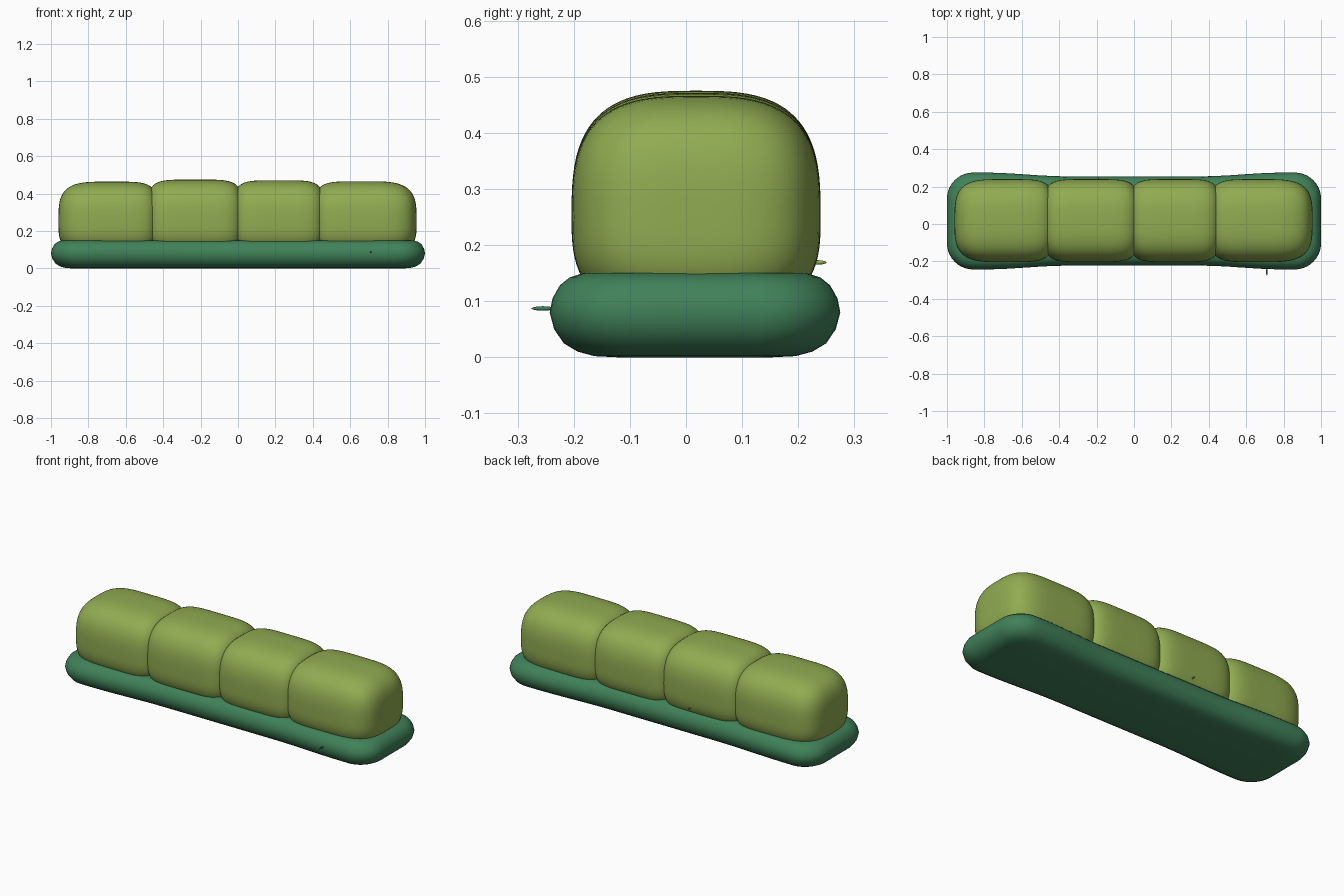
import bpy, bmesh, math
from mathutils import Vector

if "Cube" in bpy.data.objects:
    bpy.data.objects.remove(bpy.data.objects["Cube"])


def material(name, rgb):
    m = bpy.data.materials.new(name)
    m.diffuse_color = (*rgb, 1)
    m.use_nodes = True
    m.node_tree.nodes["Principled BSDF"].inputs["Base Color"].default_value = m.diffuse_color
    return m


LEAF = material("olive green", (0.28, 0.41, 0.083))
BASE = material("deep green", (0.051, 0.22, 0.10))


def finish(bm, name, mat):
    bmesh.ops.recalc_face_normals(bm, faces=bm.faces)
    me = bpy.data.meshes.new(name)
    bm.to_mesh(me)
    bm.free()
    for p in me.polygons:
        p.use_smooth = True
    me.materials.append(mat)
    ob = bpy.data.objects.new(name, me)
    bpy.context.collection.objects.link(ob)
    return ob


def bush(name, x0, x1, top, left_pow, right_pow):
    """Puffy block: superellipsoid, softer on its free end."""
    bm = bmesh.new()
    bmesh.ops.create_cube(bm, size=2)
    bmesh.ops.subdivide_edges(bm, edges=bm.edges[:], cuts=23, use_grid_fill=True)
    cx, hx, cz = (x0 + x1) / 2, (x1 - x0) / 2, 0.25
    for v in bm.verts:
        x, y, z = v.co
        a = left_pow if x < 0 else right_pow
        r = (abs(y) ** 3 + abs(z) ** 3) ** (1 / 3)
        t = (r ** a + abs(x) ** a) ** (-1 / a)
        hz = top - cz if z > 0 else 0.175
        v.co = (cx + x * t * hx, 0.018 + y * t * 0.222, cz + z * t * hz)
    return finish(bm, name, LEAF)


# Four overlapping hedge blocks
bush("hedge_block_1", -0.96, -0.43, 0.464, 3.6, 5)
bush("hedge_block_2", -0.485, 0.025, 0.475, 5, 5)
bush("hedge_block_3", -0.025, 0.462, 0.471, 5, 5)
bush("hedge_block_4", 0.407, 0.955, 0.466, 5, 3.6)


# Base: stacked rounded rectangles, slightly pinched along its middle
def outline(inset):
    hx, hy, rad = 1 - inset, 0.259 - inset, 0.14 - inset * 0.6
    pts = []
    for k, (sx, sy) in enumerate([(1, 1), (-1, 1), (-1, -1), (1, -1)]):
        for i in range(11):
            a = math.pi / 2 * (k + i / 10)
            pts.append((sx * (hx - rad) + rad * math.cos(a),
                        sy * (hy - rad) + rad * math.sin(a)))
        if k in (0, 2):      # extra points along the long sides
            for i in range(1, 20):
                pts.append(((hx - rad) * sx * (1 - i / 10), sy * hy))
    out = []
    for x, y in pts:
        u = min(max((abs(x) - 0.35) / 0.45, 0), 1)
        u = u * u * (3 - 2 * u)
        out.append((x, y * (0.92 + 0.08 * u) + 0.016))
    return out


bm = bmesh.new()
profile = [(0.12, 0), (0.08, 0.002), (0.05, 0.010), (0.025, 0.025), (0.008, 0.050),
           (0, 0.080), (0.005, 0.105), (0.018, 0.128), (0.035, 0.142),
           (0.06, 0.150), (0.10, 0.152)]
rings = [[bm.verts.new((x, y, z)) for x, y in outline(d)] for d, z in profile]
n = len(rings[0])
for lo, hi in zip(rings, rings[1:]):
    for i in range(n):
        j = (i + 1) % n
        bm.faces.new((lo[i], lo[j], hi[j], hi[i]))
bm.faces.new(rings[0])
bm.faces.new(rings[-1])
finish(bm, "planter_base", BASE)


# Two tiny stray sprigs
def sprig(name, centre, size, mat):
    bm = bmesh.new()
    bmesh.ops.create_icosphere(bm, subdivisions=2, radius=1)
    for v in bm.verts:
        v.co = Vector(centre) + Vector(a * b for a, b in zip(v.co, size))
    finish(bm, name, mat)


sprig("front_sprig", (0.71, -0.255, 0.087), (0.004, 0.021, 0.004), BASE)
sprig("back_sprig", (-0.19, 0.235, 0.169), (0.004, 0.016, 0.004), LEAF)
